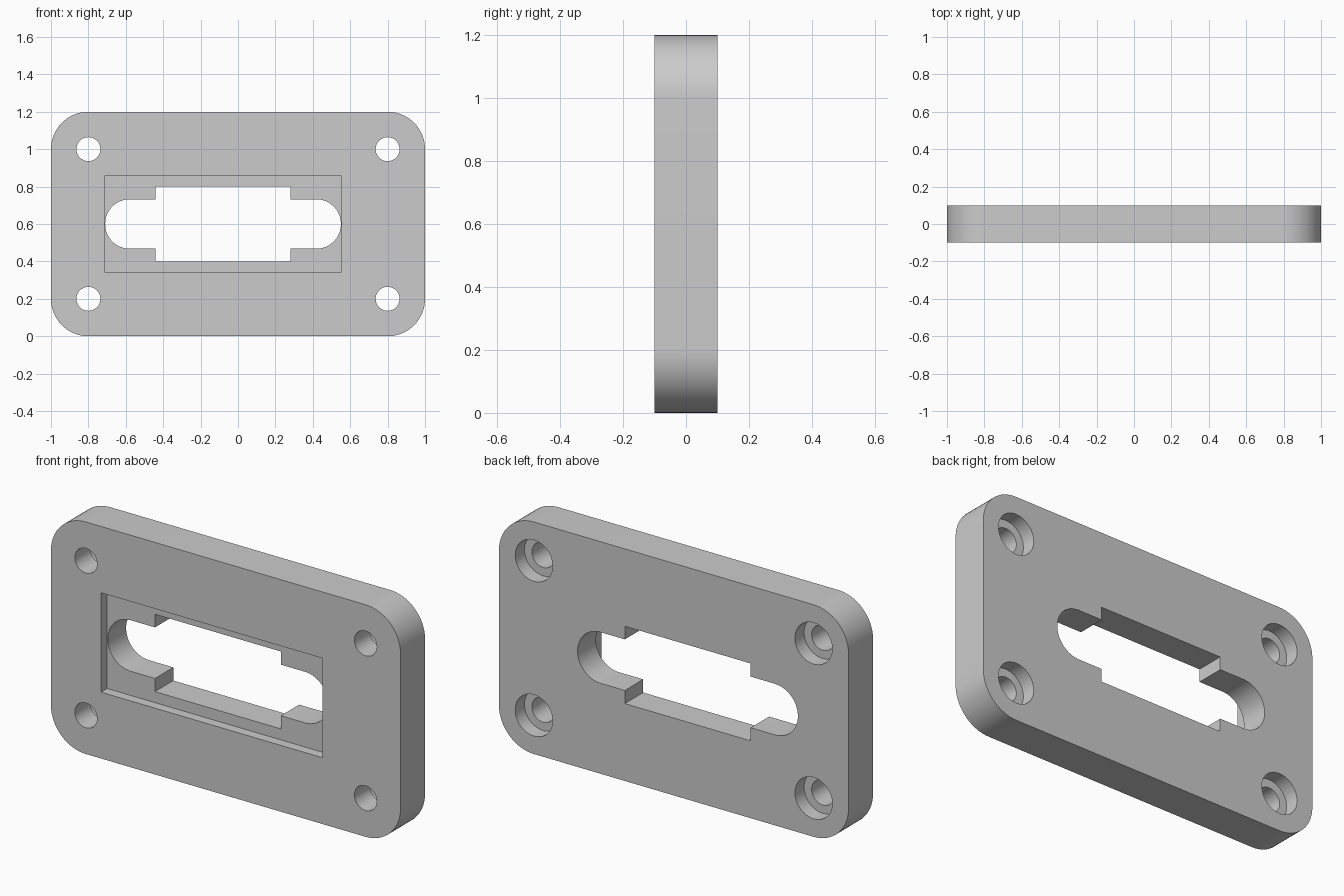
import bpy
import bmesh
from math import cos, sin, pi

default_cube = bpy.data.objects.get("Cube")
if default_cube:
    bpy.data.objects.remove(default_cube, do_unlink=True)

THICK = 0.2
FRONT, BACK = -THICK / 2, THICK / 2
MID_Z = 0.6
OPENING_X = -0.08

grey = bpy.data.materials.new("plain grey")
grey.use_nodes = True
grey.diffuse_color = (0.6, 0.6, 0.6, 1)
grey.node_tree.nodes["Principled BSDF"].inputs["Base Color"].default_value = (0.6, 0.6, 0.6, 1)


def rounded_rect(cx, cz, half_w, half_h, radius=0.0, steps=16):
    """Outline in the xz plane; a zero radius gives square corners."""
    points = []
    for corner, (sx, sz) in enumerate([(1, 1), (-1, 1), (-1, -1), (1, -1)]):
        ox, oz = cx + sx * (half_w - radius), cz + sz * (half_h - radius)
        count = steps if radius else 0
        for i in range(count + 1):
            a = (corner + i / max(count, 1)) * pi / 2
            points.append((ox + radius * cos(a), oz + radius * sin(a)))
    return points


def circle(cx, cz, radius, sides=48):
    return [(cx + radius * cos(2 * pi * i / sides), cz + radius * sin(2 * pi * i / sides))
            for i in range(sides)]


def prism(name, outline, y0, y1):
    """Extrude an xz outline along y."""
    bm = bmesh.new()
    face = bm.faces.new([bm.verts.new((x, y0, z)) for x, z in outline])
    moved = bmesh.ops.extrude_face_region(bm, geom=[face])["geom"]
    bmesh.ops.translate(bm, vec=(0, y1 - y0, 0),
                        verts=[v for v in moved if isinstance(v, bmesh.types.BMVert)])
    bmesh.ops.remove_doubles(bm, verts=bm.verts, dist=1e-5)
    bmesh.ops.recalc_face_normals(bm, faces=bm.faces)
    mesh = bpy.data.meshes.new(name)
    bm.to_mesh(mesh)
    bm.free()
    mesh.materials.append(grey)
    obj = bpy.data.objects.new(name, mesh)
    bpy.context.collection.objects.link(obj)
    return obj


def cut(target, outline, y0, y1):
    """Subtract a prism from the target, then discard the cutter."""
    cutter = prism("cutter", outline, y0, y1)
    cutter.hide_render = True
    mod = target.modifiers.new("cut", "BOOLEAN")
    mod.operation = "DIFFERENCE"
    mod.solver = "EXACT"
    mod.object = cutter
    bpy.context.view_layer.objects.active = target
    bpy.ops.object.modifier_apply(modifier=mod.name)
    bpy.data.objects.remove(cutter, do_unlink=True)


# Plate with rounded corners
plate = prism("mounting_plate", rounded_rect(0, MID_Z, 1.0, 0.6, 0.2), FRONT, BACK)

# Shallow rectangular recess on the front
cut(plate, rounded_rect(OPENING_X, MID_Z, 0.634, 0.257), FRONT - 0.1, FRONT + 0.05)

# Through opening: round-ended slot crossed by a taller rectangle
cut(plate, rounded_rect(OPENING_X, MID_Z, 0.63, 0.132, 0.131), FRONT - 0.1, BACK + 0.1)
cut(plate, rounded_rect(OPENING_X, MID_Z, 0.36, 0.2), FRONT - 0.1, BACK + 0.1)

# Corner screw holes, counterbored from the back
for x in (-0.8, 0.8):
    for z in (0.2, 1.0):
        cut(plate, circle(x, z, 0.064), FRONT - 0.1, BACK + 0.1)
        cut(plate, circle(x, z, 0.107), BACK - 0.075, BACK + 0.1)

# Smooth rounded walls, crisp edges
bpy.ops.object.select_all(action="DESELECT")
plate.select_set(True)
bpy.context.view_layer.objects.active = plate
bpy.ops.object.shade_smooth_by_angle(angle=pi / 6)
